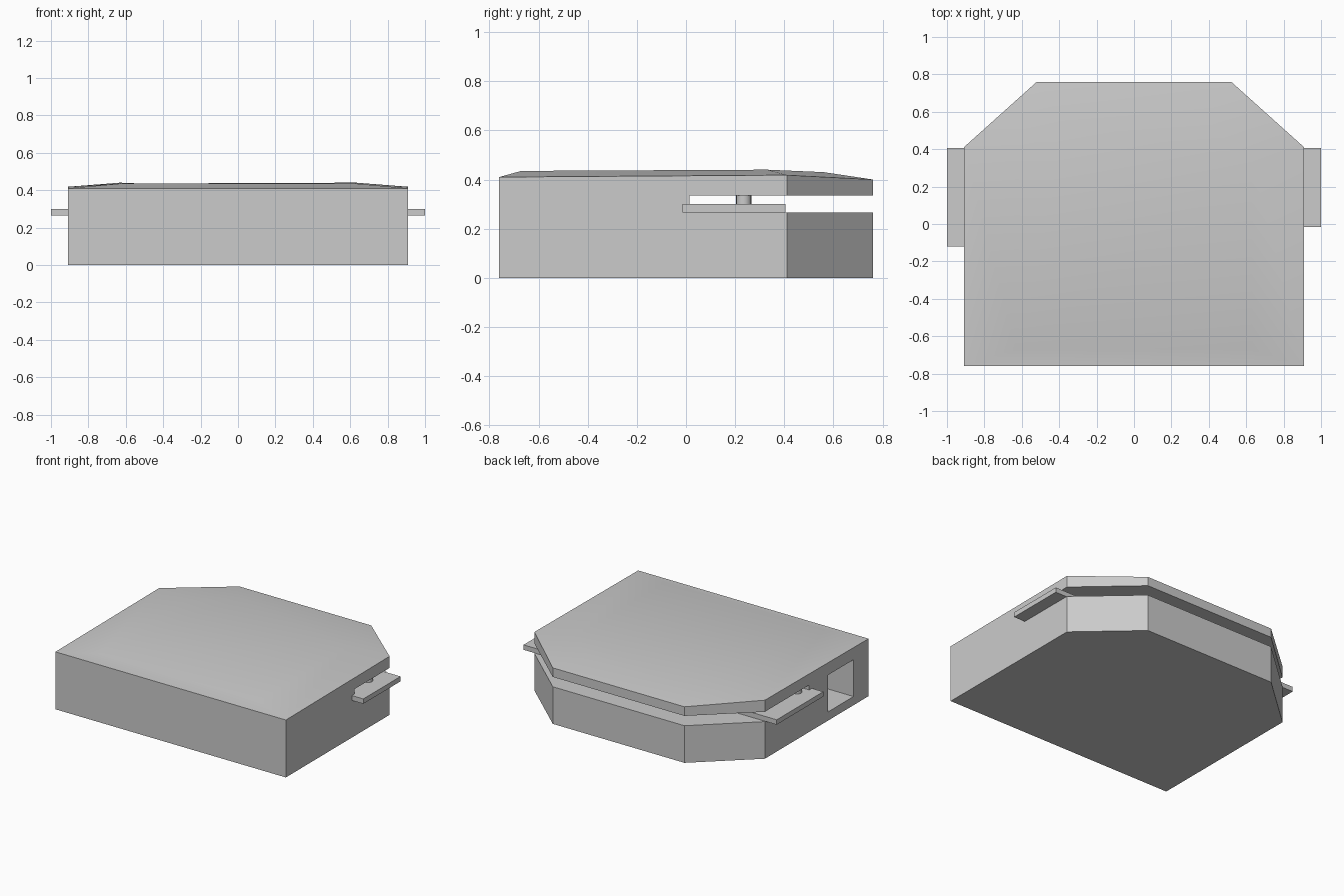
import bpy, bmesh, math

if "Cube" in bpy.data.objects:
    bpy.data.objects.remove(bpy.data.objects["Cube"])


def make_object(name, bm):
    bmesh.ops.recalc_face_normals(bm, faces=bm.faces)
    mesh = bpy.data.meshes.new(name)
    bm.to_mesh(mesh)
    bm.free()
    ob = bpy.data.objects.new(name, mesh)
    bpy.context.collection.objects.link(ob)
    return ob


def loft(name, rings):
    """Join matching rings of points and cap both ends."""
    bm = bmesh.new()
    loops = [[bm.verts.new(p) for p in ring] for ring in rings]
    n = len(loops[0])
    for a, b in zip(loops, loops[1:]):
        for i in range(n):
            j = (i + 1) % n
            bm.faces.new((a[i], a[j], b[j], b[i]))
    bm.faces.new(loops[0][::-1])
    bm.faces.new(loops[-1])
    return make_object(name, bm)


def prism(name, outline, z0, z1):
    return loft(name, [[(x, y, z) for x, y in outline] for z in (z0, z1)])


def box(name, x0, x1, y0, y1, z0, z1):
    return prism(name, [(x0, y0), (x1, y0), (x1, y1), (x0, y1)], z0, z1)


def mirrored(half):
    return half + [(-p[0],) + tuple(p[1:]) for p in reversed(half)]


# housing with chamfered back corners and a shallow crowned top
rim = mirrored([(0.91, -0.76, 0.41), (0.91, 0.41, 0.418), (0.52, 0.76, 0.40)])
crown = mirrored([(0.63, -0.67, 0.435), (0.63, 0.33, 0.44), (0.39, 0.56, 0.43)])
base = [(x, y, 0) for x, y, z in rim]
housing = loft("housing", [base, rim, crown])

# slot round the back and the square recess in the left wall
slot = prism("slot_cutter", [(-1.1, -0.09), (-0.6, -0.09), (0.6, 0.015),
                             (1.1, 0.015), (1.1, 1), (-1.1, 1)], 0.265, 0.335)
recess = box("recess_cutter", -1.1, -0.5, -0.59, -0.30, 0.062, 0.325)
for cutter in (slot, recess):
    mod = housing.modifiers.new(cutter.name, 'BOOLEAN')
    mod.operation = 'DIFFERENCE'
    mod.solver = 'EXACT'
    mod.object = cutter
bpy.context.view_layer.objects.active = housing
housing.select_set(True)
for mod in list(housing.modifiers):
    bpy.ops.object.modifier_apply(modifier=mod.name)
for cutter in (slot, recess):
    bpy.data.objects.remove(cutter)
bpy.ops.object.shade_smooth_by_angle(angle=math.radians(20))

# side levers lying in the slot, each with a pivot post
for side, s, y0, post_y in (("right", 1, -0.015, 0.235), ("left", -1, -0.12, -0.02)):
    xs = sorted((s * 0.62, s * 1.0))
    box(side + "_lever", xs[0], xs[1], y0, 0.405, 0.265, 0.30)
    bpy.ops.mesh.primitive_cylinder_add(vertices=16, radius=0.031, depth=0.04,
                                        location=(s * 0.865, post_y, 0.317))
    bpy.context.object.name = side + "_pivot_post"
    bpy.ops.object.shade_smooth_by_angle(angle=math.radians(40))
